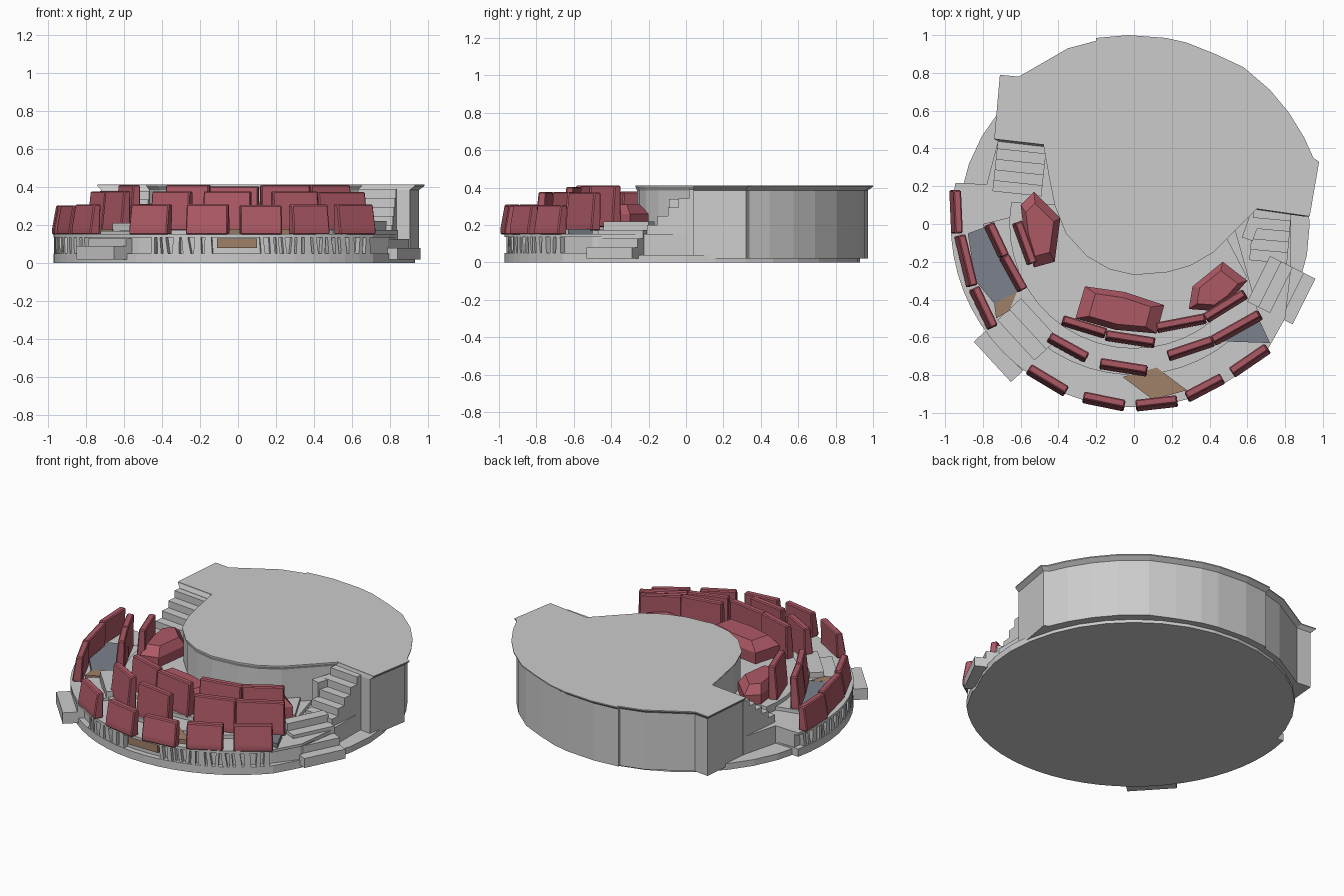
import bpy, bmesh, math, random
from mathutils import Vector

if "Cube" in bpy.data.objects:
    bpy.data.objects.remove(bpy.data.objects["Cube"])

random.seed(4)


def material(name, rgb):
    m = bpy.data.materials.new(name)
    m.diffuse_color = (*rgb, 1)
    m.use_nodes = True
    m.node_tree.nodes["Principled BSDF"].inputs["Base Color"].default_value = m.diffuse_color
    return m


RED = material("red_upholstery", (0.42, 0.10, 0.13))
BLUE = material("blue_grey_floor", (0.20, 0.22, 0.26))
BROWN = material("brown_floor", (0.35, 0.22, 0.14))


def loft(name, layers, mat=None, bevel=0):
    """Closed solid through stacked outlines: [(points, z), ...]"""
    bm = bmesh.new()
    rings = [[bm.verts.new((x, y, z)) for x, y in pts] for pts, z in layers]
    n = len(rings[0])
    bm.faces.new(rings[0])
    bm.faces.new(rings[-1])
    for a, b in zip(rings, rings[1:]):
        for i in range(n):
            bm.faces.new((a[i], a[(i + 1) % n], b[(i + 1) % n], b[i]))
    bmesh.ops.recalc_face_normals(bm, faces=bm.faces)
    if bevel:
        bmesh.ops.bevel(bm, geom=bm.edges[:], offset=bevel, segments=1, affect='EDGES')
    me = bpy.data.meshes.new(name)
    bm.to_mesh(me)
    bm.free()
    ob = bpy.data.objects.new(name, me)
    bpy.context.collection.objects.link(ob)
    if mat:
        me.materials.append(mat)
    return ob


def prism(name, pts, z0, z1, mat=None, bevel=0):
    return loft(name, [(pts, z0), (pts, z1)], mat, bevel)


def arc(r, a0, a1, n):
    return [(r * math.cos(math.radians(a0 + (a1 - a0) * i / n)),
             r * math.sin(math.radians(a0 + (a1 - a0) * i / n))) for i in range(n + 1)]


def scaled(pts, s):
    return [(x * s, y * s) for x, y in pts]


def strip(p, q, w):
    """Rectangle of width w around the line p to q"""
    p, q = Vector(p), Vector(q)
    d = (q - p).normalized()
    s = Vector((-d.y, d.x)) * w / 2
    return [tuple(v) for v in (p - s, q - s, q + s, p + s)]


# Round foundation
prism("foundation", arc(0.93, 0, 350, 35), 0, 0.04)

# Raised stage with a flared top edge
stage = [(-0.74, 0.45), (-0.71, 0.79), (-0.61, 0.78), (-0.35, 0.93), (-0.2, 0.97),
         (-0.2, 0.985), (-0.03, 1.0), (0.17, 0.985), (0.28, 0.96), (0.43, 0.9), (0.58, 0.83),
         (0.72, 0.71), (0.82, 0.59), (0.9, 0.46), (0.95, 0.35), (0.98, 0.33),
         (0.93, 0.04), (0.65, 0.08), (0.55, -0.02), (0.42, -0.15), (0.3, -0.22),
         (0.18, -0.255), (0, -0.27), (-0.13, -0.24), (-0.25, -0.17), (-0.36, -0.05),
         (-0.42, 0.1), (-0.45, 0.25), (-0.48, 0.42)]
wall = scaled(stage, 0.972)
loft("stage", [(wall, 0.02), (wall, 0.385), (stage, 0.405), (stage, 0.412)])

# Seating terraces, stepping up towards the stage
back = [(0.83, -0.25), (0.83, 0.06), (0.5, 0.2), (-0.5, 0.4), (-0.72, 0.44), (-0.78, 0.21)]
outer = arc(0.97, 167, 317, 26) + [(0.8, -0.5)] + back
core = scaled(arc(0.97, 167, 317, 26), 0.965) + [(0.79, -0.5)] + back
prism("terrace_curb", outer, 0.0, 0.05)
prism("terrace_core", core, 0.0, 0.15)
prism("terrace_rim", outer, 0.135, 0.152)
prism("middle_terrace", arc(0.8, 180, 325, 20) + [(0.5, 0.1), (-0.4, 0.1)], 0.1, 0.175)
prism("inner_terrace", arc(0.66, 170, 335, 20) + [(0.4, 0.1), (-0.3, 0.1)], 0.1, 0.2)

# Irregular slats around the front wall
a = 170
while a < 316:
    w = random.uniform(0.8, 2.6)
    if not 214 < a < 241 and not 262 < a < 276:
        b = a + random.uniform(-0.6, 0.6)
        bottom = arc(0.967, a, a + w, 1) + arc(0.93, a + w, a, 1)
        top = arc(0.967, b, b + w * 0.8, 1) + arc(0.93, b + w * 0.8, b, 1)
        loft("wall_slat", [(bottom, 0.045), (top, 0.14)])
    a += w + random.uniform(0.5, 1.6)

# Brown and blue-grey floor panels
prism("front_panel", strip((-0.11, -0.938), (0.1, -0.938), 0.03), 0.08, 0.13, BROWN)
prism("brown_floor_panel", [(-0.06, -0.81), (0.1, -0.93), (0.28, -0.88), (0.12, -0.76)],
      0.14, 0.178, BROWN)
prism("left_floor_panel", [(-0.88, -0.05), (-0.77, -0.01), (-0.6, -0.35), (-0.74, -0.42),
                           (-0.84, -0.3)], 0.15, 0.179, BLUE)
prism("left_brown_panel", [(-0.74, -0.42), (-0.62, -0.36), (-0.66, -0.46), (-0.73, -0.5)],
      0.14, 0.18, BROWN)
prism("right_floor_panel", [(0.43, -0.62), (0.66, -0.5), (0.72, -0.63)], 0.14, 0.18, BLUE)


# Staircases
def stairs(name, p, q, w, z0, z1, n, base=0.02):
    p, q = Vector(p), Vector(q)
    for i in range(n):
        prism(name, strip(p.lerp(q, i / n), q, w), base,
              z0 + (z1 - z0) * i / (n - 1))


stairs("left_entry_steps", (-0.75, -0.73), (-0.5, -0.5), 0.29, 0.09, 0.21, 4)
stairs("right_entry_steps", (0.9, -0.41), (0.66, -0.29), 0.27, 0.08, 0.22, 4)
stairs("left_stage_steps", (-0.62, 0.16), (-0.59, 0.44), 0.26, 0.2, 0.38, 5)
stairs("right_stage_steps", (0.71, -0.2), (0.735, 0.08), 0.2, 0.2, 0.39, 5)
prism("right_stair_cheek", strip((0.6, -0.08), (0.66, 0.09), 0.06), 0.1, 0.34)


# Bench backs in three rings: start x, y, end x, y
def bench_backs(name, runs, z0, z1):
    for x0, y0, x1, y1 in runs:
        foot = strip((x0, y0), (x1, y1), 0.056)
        head = strip((x0 * 0.985, y0 * 0.985), (x1 * 0.985, y1 * 0.985), 0.04)
        loft(name, [(foot, z0), (foot, z0 + 0.03), (head, z1 + random.uniform(-0.008, 0))],
             RED, 0.006)


bench_backs("outer_bench_back", [
    (-0.95, 0.18, -0.94, -0.05), (-0.925, -0.06, -0.86, -0.33), (-0.85, -0.34, -0.75, -0.55),
    (-0.56, -0.77, -0.36, -0.89), (-0.27, -0.92, -0.05, -0.965), (0.01, -0.965, 0.23, -0.94),
    (0.28, -0.92, 0.47, -0.82), (0.52, -0.79, 0.71, -0.66)], 0.15, 0.31)
bench_backs("middle_bench_back", [
    (-0.77, 0.0, -0.69, -0.17), (-0.69, -0.17, -0.59, -0.35), (-0.45, -0.6, -0.25, -0.71),
    (-0.18, -0.74, 0.07, -0.78), (0.18, -0.7, 0.42, -0.62), (0.42, -0.62, 0.67, -0.48)],
    0.17, 0.38)
bench_backs("inner_bench_back", [
    (-0.62, 0.01, -0.54, -0.21), (-0.38, -0.51, -0.15, -0.58), (-0.15, -0.59, 0.11, -0.63),
    (0.12, -0.55, 0.38, -0.5), (0.38, -0.5, 0.59, -0.37)], 0.19, 0.411)


# Faceted seat cushions
def cushion(name, pts, z1):
    cx = sum(p[0] for p in pts) / len(pts)
    cy = sum(p[1] for p in pts) / len(pts)
    top = [(cx + (x - cx) * 0.7, cy + (y - cy) * 0.7) for x, y in pts]
    loft(name, [(pts, 0.19), (pts, z1 - 0.05), (top, z1)], RED)


cushion("left_cushion", [(-0.6, 0.1), (-0.53, 0.17), (-0.39, 0.03), (-0.42, -0.2),
                         (-0.53, -0.23), (-0.58, -0.06)], 0.31)
cushion("centre_cushion", [(-0.26, -0.33), (-0.05, -0.36), (0.16, -0.43), (0.12, -0.58),
                           (-0.1, -0.56), (-0.31, -0.5)], 0.32)
cushion("right_cushion", [(0.29, -0.45), (0.31, -0.33), (0.47, -0.2), (0.6, -0.3),
                          (0.52, -0.39), (0.42, -0.46)], 0.31)
